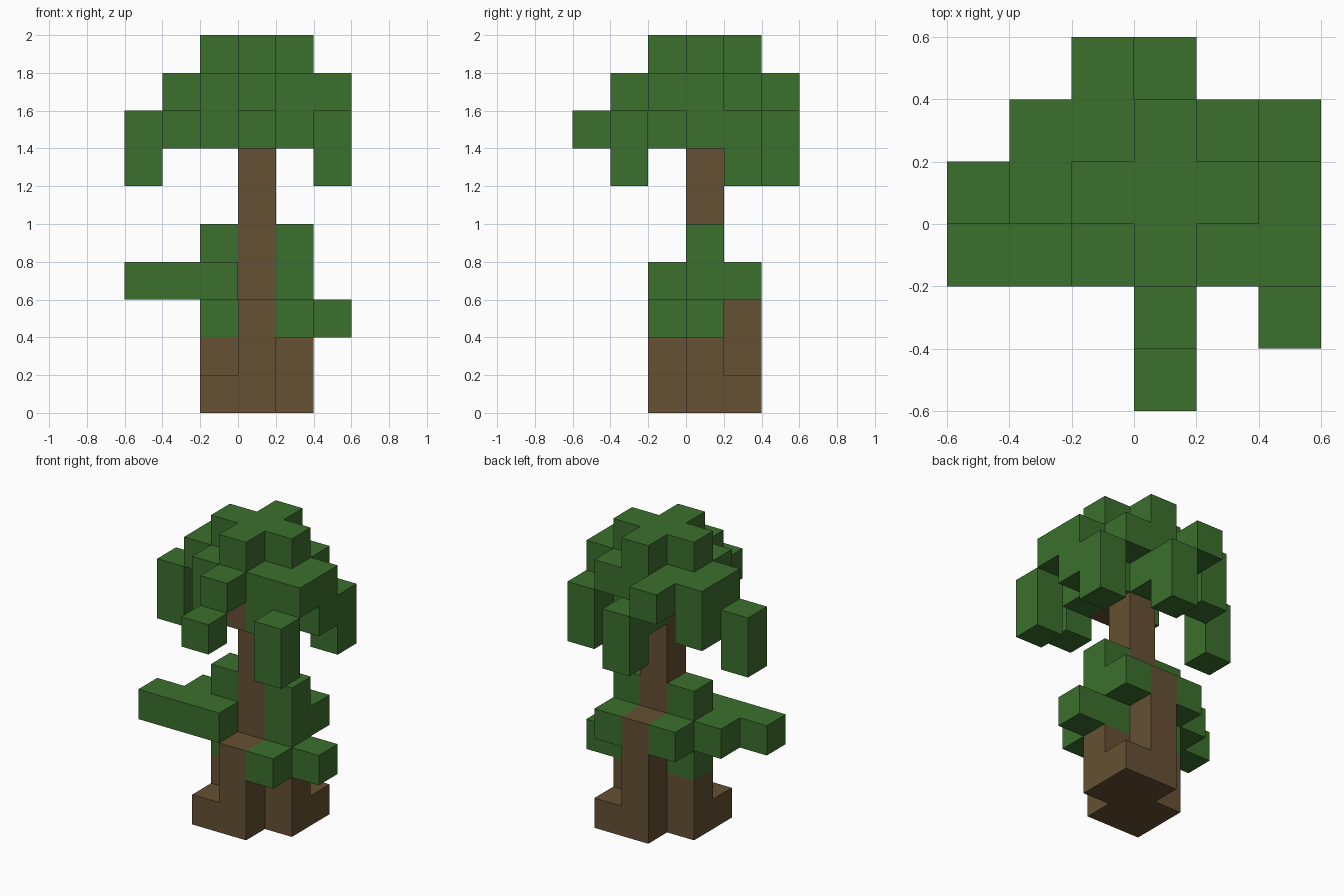
import bpy
import bmesh
from mathutils import Vector

CELL = 0.2      # edge of one block
HALF = 3        # blocks from the centre to each side

cube = bpy.data.objects.get("Cube")
if cube:
    bpy.data.objects.remove(cube, do_unlink=True)


def make_material(name, colour):
    mat = bpy.data.materials.new(name)
    mat.use_nodes = True
    mat.diffuse_color = colour
    mat.node_tree.nodes["Principled BSDF"].inputs["Base Color"].default_value = colour
    return mat


bark = make_material("bark brown", (0.130, 0.082, 0.033, 1))
leaf = make_material("leaf green", (0.045, 0.160, 0.026, 1))


def column(x, y, low, high):
    """Upright stack of blocks, from level low up to and including high."""
    return {(x, y, z) for z in range(low, high + 1)}


def bar(y, z, first, last):
    """Row of blocks along x."""
    return {(x, y, z) for x in range(first, last + 1)}


parts = {}

# Trunk with four buttresses and two low corner roots
parts["trunk"] = (bark, column(3, 3, 0, 7))
parts["front_root"] = (bark, column(3, 2, 0, 2))
parts["back_root"] = (bark, column(3, 4, 0, 3))
parts["right_root"] = (bark, column(2, 3, 0, 1))
parts["left_root"] = (bark, column(4, 3, 0, 1))
parts["corner_roots"] = (bark, bar(2, 0, 2, 2) | bar(4, 0, 4, 4))
parts["crown_branch"] = (bark, bar(2, 7, 3, 3))

# Leaves around the lower trunk
parts["right_lower_leaves"] = (leaf, column(2, 3, 2, 4) | bar(4, 3, 2, 2))
parts["left_lower_leaves"] = (leaf, column(4, 3, 2, 4) | bar(4, 3, 4, 4))
parts["long_leaf_bough"] = (leaf, bar(2, 3, 0, 2) | bar(3, 3, 1, 1))
parts["short_leaf_bough"] = (leaf, bar(2, 2, 4, 4) | bar(3, 2, 5, 5))

# Crown: cross-shaped cap, broad canopy, lower canopy
parts["crown_cap"] = (leaf, bar(3, 9, 2, 4) | bar(2, 9, 3, 3) | bar(4, 9, 3, 3))
parts["canopy"] = (leaf, bar(1, 8, 3, 3) | bar(2, 8, 2, 5) | bar(3, 8, 1, 5)
                   | bar(4, 8, 1, 4) | bar(5, 8, 2, 2))
parts["lower_canopy"] = (leaf, bar(2, 7, 2, 2) | bar(2, 7, 4, 4) | bar(3, 7, 4, 5)
                         | bar(4, 7, 1, 1) | bar(4, 7, 3, 3) | bar(0, 7, 3, 3))

# Hanging leaf clumps, two blocks tall
for name, x, y in (("right", 0, 3), ("front_left", 5, 1),
                   ("back_left", 5, 4), ("back", 3, 5)):
    parts[name + "_hanging_leaves"] = (leaf, column(x, y, 6, 7))

filled = set().union(*(cells for _, cells in parts.values()))


def build(name, mat, cells):
    """Skin the blocks, leaving out faces shared with any other block."""
    bm = bmesh.new()
    for cell in sorted(cells):
        centre = Vector(cell) + Vector((0.5, 0.5, 0.5)) - Vector((HALF, HALF, 0))
        for axis in range(3):
            for sign in (-1, 1):
                step = Vector((0, 0, 0))
                step[axis] = sign
                if tuple(int(c + s) for c, s in zip(cell, step)) in filled:
                    continue
                u, v = Vector((0, 0, 0)), Vector((0, 0, 0))
                u[(axis + 1) % 3] = 0.5
                v[(axis + 2) % 3] = 0.5 * sign
                mid = centre + step * 0.5
                corners = (mid - u - v, mid + u - v, mid + u + v, mid - u + v)
                bm.faces.new([bm.verts.new(p * CELL) for p in corners])
    bmesh.ops.remove_doubles(bm, verts=bm.verts, dist=CELL / 100)
    mesh = bpy.data.meshes.new(name)
    bm.to_mesh(mesh)
    bm.free()
    mesh.materials.append(mat)
    bpy.context.collection.objects.link(bpy.data.objects.new(name, mesh))


for name, (mat, cells) in parts.items():
    build(name, mat, cells)
